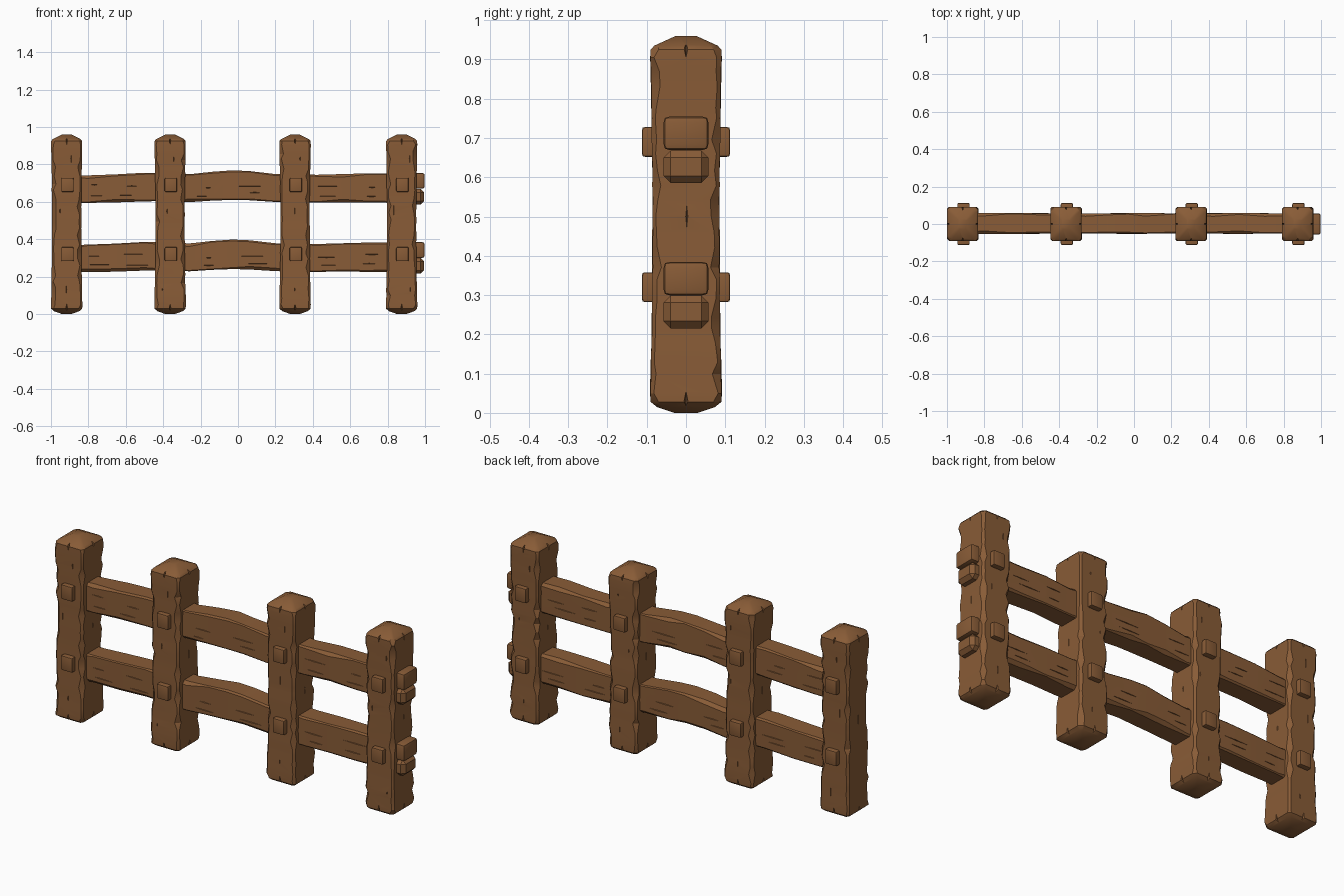
import bpy, bmesh, math, random
from mathutils import Vector

random.seed(7)
cube = bpy.data.objects.get("Cube")
if cube:
    bpy.data.objects.remove(cube, do_unlink=True)

wood = bpy.data.materials.new("warm brown wood")
wood.use_nodes = True
wood.diffuse_color = (0.25, 0.107, 0.038, 1)
wood.node_tree.nodes["Principled BSDF"].inputs["Base Color"].default_value = wood.diffuse_color


def make_object(name, bm):
    bmesh.ops.recalc_face_normals(bm, faces=bm.faces)
    mesh = bpy.data.meshes.new(name)
    bm.to_mesh(mesh)
    bm.free()
    mesh.materials.append(wood)
    obj = bpy.data.objects.new(name, mesh)
    bpy.context.scene.collection.objects.link(obj)
    return obj


def smooth(obj, degrees=28):
    obj.data.shade_smooth()
    obj.data.set_sharp_from_angle(angle=math.radians(degrees))


def chipped_ring(a, b, chamfers):
    """Eight points of a rectangle whose four corners are cut off."""
    ne, nw, sw, se = chamfers
    return [(a, b - ne), (a - ne, b), (-a + nw, b), (-a, b - nw),
            (-a, -b + sw), (-a + sw, -b), (a - se, -b), (a, -b + se)]


def loft(name, rings):
    bm = bmesh.new()
    rows = [[bm.verts.new(p) for p in ring] for ring in rings]
    for low, high in zip(rows, rows[1:]):
        for i in range(len(low)):
            j = (i + 1) % len(low)
            bm.faces.new((low[i], low[j], high[j], high[i]))
    bm.faces.new(rows[0])
    bm.faces.new(rows[-1])
    return make_object(name, bm)


def carve(obj, cracks):
    """Cut slender diamond-shaped cracks, each given as centre and half sizes."""
    bm = bmesh.new()
    for centre, size in cracks:
        c = Vector(centre)
        tips = []
        for axis in range(3):
            d = Vector((0, 0, 0))
            d[axis] = size[axis]
            tips.append((bm.verts.new(c + d), bm.verts.new(c - d)))
        for x in tips[0]:
            for y in tips[1]:
                for z in tips[2]:
                    bm.faces.new((x, y, z))
    cutter = make_object("crack_cutter", bm)
    cutter.hide_render = True
    mod = obj.modifiers.new("cracks", 'BOOLEAN')
    mod.operation, mod.solver, mod.object = 'DIFFERENCE', 'EXACT', cutter
    bpy.context.view_layer.update()
    graph = bpy.context.evaluated_depsgraph_get()
    mesh = bpy.data.meshes.new_from_object(obj.evaluated_get(graph))
    obj.modifiers.clear()
    obj.data = mesh
    bpy.data.objects.remove(cutter, do_unlink=True)


def block(name, centre, size, bevel, segments=2, taper=1.0):
    bm = bmesh.new()
    bmesh.ops.create_cube(bm, size=1)
    for v in bm.verts:
        v.co = Vector(v.co[i] * size[i] for i in range(3)) + Vector(centre)
    bmesh.ops.bevel(bm, geom=bm.edges[:], offset=bevel, segments=segments,
                    profile=0.6, affect='EDGES')
    obj = make_object(name, bm)
    smooth(obj, 35)
    return obj


# Posts: chipped square timbers with low pyramid ends
def build_post(name, px):
    def section(z, a, b, low=0.009, chip=0.022):
        cuts = [random.choice((low, low, low * 1.4, chip)) for _ in range(4)]
        return [(px + x, y, z) for x, y in chipped_ring(a, b, cuts)]

    rings = [section(0.0, 0.026, 0.03, 0.006, 0.008),
             section(0.015, 0.068, 0.074, 0.01, 0.014),
             section(0.028, 0.083, 0.09, 0.012, 0.02)]
    levels = 22
    for i in range(levels):
        t = i / (levels - 1)
        waist = 1 - (2 * t - 1) ** 2
        z = 0.05 + 0.855 * t + (random.uniform(-0.01, 0.01) if 0 < i < levels - 1 else 0)
        wobble = random.uniform(-0.001, 0.001)
        rings.append(section(z, 0.084 - 0.006 * waist + wobble, 0.091 - 0.006 * waist + wobble))
    rings += [section(0.925, 0.083, 0.09, 0.014, 0.02),
              section(0.935, 0.074, 0.081, 0.012, 0.018),
              section(0.96, 0.024, 0.026, 0.006, 0.008)]
    post = loft(name, rings)

    # Splits at both ends and a few along the faces
    cracks = []
    for side in (-1, 1):
        for z in (0.03, 0.93):
            cracks.append(((px, side * 0.09, z), (0.005, 0.022, 0.026)))
            cracks.append(((px + side * 0.083, 0, z), (0.022, 0.005, 0.026)))
        cracks.append(((px + side * 0.079, 0.002, 0.5), (0.006, 0.003, 0.035)))
        for z in (0.13, 0.55, 0.83):
            x = px + random.uniform(-0.05, 0.05)
            cracks.append(((x, side * 0.087, z), (0.003, 0.007, random.uniform(0.02, 0.04))))
    carve(post, cracks)
    smooth(post)


post_x = (-0.916, -0.363, 0.305, 0.875)
rail_z = {"lower": 0.0, "upper": 0.37}
for number, px in enumerate(post_x, 1):
    build_post(f"post_{number}", px)
    # Square pegs on the front and back of each joint
    for level, dz in rail_z.items():
        for side, face in ((-1, "front"), (1, "back")):
            block(f"{face}_peg_{level}_{number}", (px + 0.004, side * 0.092, 0.32 + dz),
                  (0.066, 0.04, 0.076), 0.008)

# Rails: bottom and top edge heights along x
outline = [(-0.9, 0.222, 0.367), (-0.8, 0.224, 0.371), (-0.66, 0.226, 0.376),
           (-0.5, 0.232, 0.385), (-0.38, 0.234, 0.384), (-0.26, 0.228, 0.377),
           (-0.14, 0.236, 0.39), (-0.03, 0.24, 0.398), (0.06, 0.238, 0.394),
           (0.2, 0.229, 0.378), (0.3, 0.226, 0.378), (0.42, 0.225, 0.374),
           (0.56, 0.227, 0.378), (0.7, 0.225, 0.382), (0.94, 0.224, 0.38)]


def build_rail(name, dz):
    rings = []
    for x, bottom, top in outline:
        mid, half = (bottom + top) / 2 + dz, (top - bottom) / 2
        cuts = [random.choice((0.005, 0.008, 0.016)) for _ in range(4)]
        depth = 0.055 + random.uniform(-0.002, 0.002)
        rings.append([(x, 0.003 + y, mid + z) for y, z in chipped_ring(depth, half, cuts)])
    rail = loft(name, rings)

    # Long grain cracks on both faces
    cracks = []
    for side in (-1, 1):
        for x in (-0.75, -0.57, -0.19, 0.1, 0.5, 0.7):
            for z in (0.27, 0.31):
                cracks.append(((x + random.uniform(-0.04, 0.04), 0.003 + side * 0.055,
                                z + dz + random.uniform(-0.012, 0.012)),
                               (random.uniform(0.04, 0.08), 0.007, 0.0022)))
    carve(rail, cracks)
    smooth(rail)


for level, dz in rail_z.items():
    build_rail(f"{level}_rail", dz)
    # Split rail end showing past the last post
    block(f"{level}_rail_end_top", (0.962, 0, 0.342 + dz), (0.072, 0.114, 0.085), 0.015)
    block(f"{level}_rail_end_bottom", (0.959, 0, 0.257 + dz), (0.072, 0.114, 0.083), 0.018, 1)
